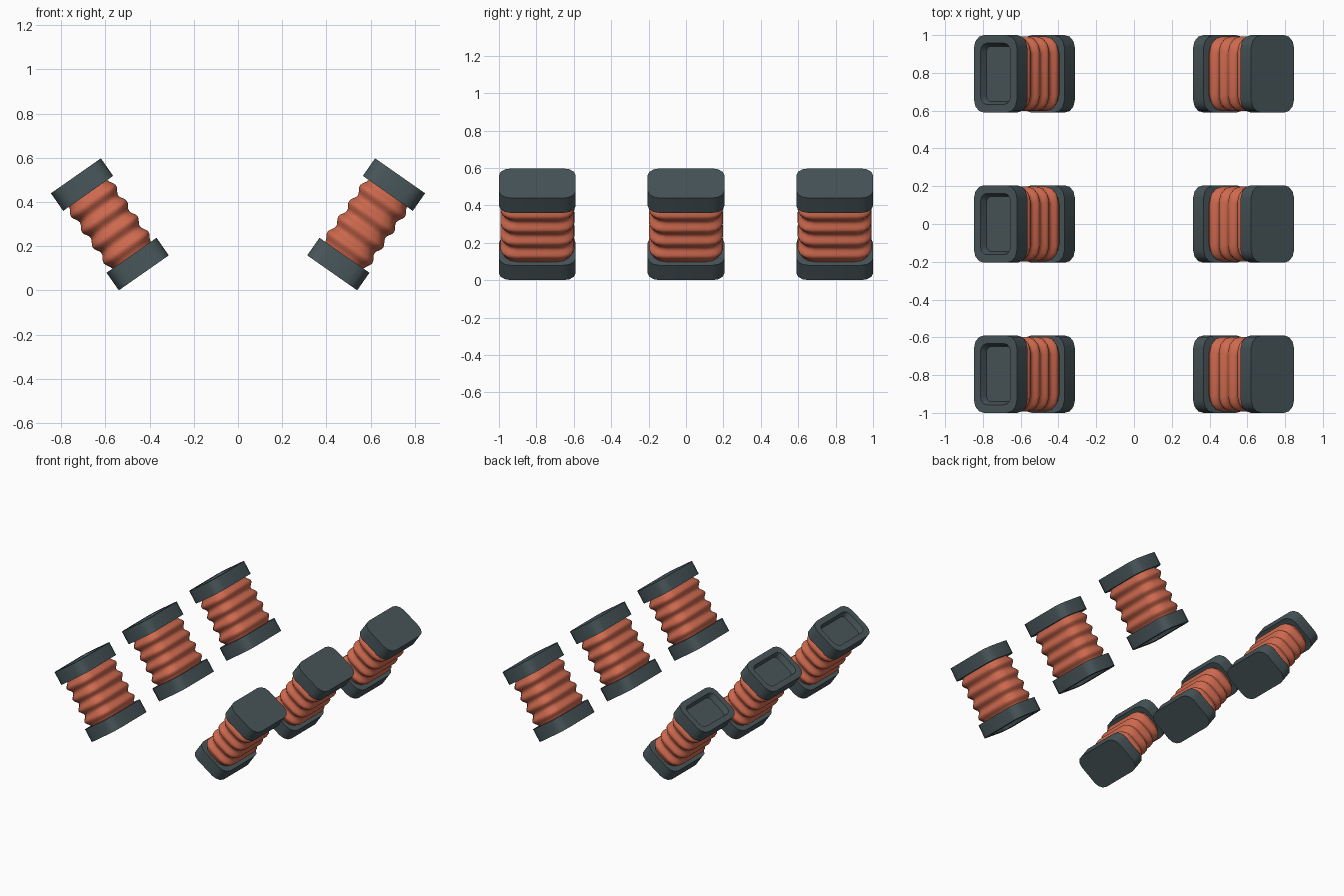
import bpy, bmesh, math

if "Cube" in bpy.data.objects:
    bpy.data.objects.remove(bpy.data.objects["Cube"])

def material(name, rgb):
    m = bpy.data.materials.new(name)
    m.diffuse_color = (*rgb, 1)
    m.use_nodes = True
    m.node_tree.nodes["Principled BSDF"].inputs["Base Color"].default_value = m.diffuse_color
    return m

SLATE = material("dark slate", (0.065, 0.093, 0.102))
CLAY = material("terracotta", (0.61, 0.14, 0.076))

HALF, INNER = 0.268, 0.171          # outer and inner cap planes along the axis
TILT = math.radians(35)


def ring(hx, hy, r, z, seg=3):
    """Rounded rectangle as a list of points."""
    pts = []
    for k, (sx, sy) in enumerate(((1, 1), (-1, 1), (-1, -1), (1, -1))):
        for i in range(seg + 1):
            a = (k + i / seg) * math.pi / 2
            pts.append((sx * (hx - r) + r * math.cos(a),
                        sy * (hy - r) + r * math.sin(a), z))
    return pts


def loft(name, rings, mat):
    """Closed skin through a stack of matching rings."""
    bm = bmesh.new()
    loops = [[bm.verts.new(p) for p in pts] for pts in rings]
    n = len(loops[0])
    for a, b in zip(loops, loops[1:]):
        for i in range(n):
            j = (i + 1) % n
            bm.faces.new((a[i], a[j], b[j], b[i]))
    bm.faces.new(loops[0][::-1])
    bm.faces.new(loops[-1])
    bmesh.ops.recalc_face_normals(bm, faces=bm.faces)
    me = bpy.data.meshes.new(name)
    bm.to_mesh(me)
    bm.free()
    me.materials.append(mat)
    ob = bpy.data.objects.new(name, me)
    bpy.context.collection.objects.link(ob)
    bpy.ops.object.select_all(action='DESELECT')
    ob.select_set(True)
    bpy.context.view_layer.objects.active = ob
    bpy.ops.object.shade_smooth_by_angle(angle=math.radians(35))
    return ob.data


# Plain end cap
cap = dict(hx=0.138, hy=0.205, r=0.065)
loft("flat_cap", [ring(**cap, z=-HALF), ring(**cap, z=-INNER)], SLATE)

# End cap with a tapered recess
loft("recessed_cap", [ring(**cap, z=INNER), ring(**cap, z=HALF),
                      ring(0.096, 0.162, 0.04, HALF),
                      ring(0.086, 0.146, 0.03, HALF - 0.04)], SLATE)

# Rippled body with four soft ridges
body, steps = [], 32
for i in range(steps + 1):
    t = i / steps
    d = 0.009 * (1 - math.cos(t * 4 * math.tau)) / 2 * 2
    body.append(ring(0.106 + d, 0.18 + d, 0.075, -INNER + t * 2 * INNER))
loft("rippled_body", body, CLAY)

# Three units per side; the right side is turned so its recess faces down
parts = list(bpy.context.collection.objects)
for side, x, angle in (("left", -0.58, -TILT), ("right", 0.58, math.pi + TILT)):
    for row, y in (("front", -0.795), ("middle", 0), ("back", 0.795)):
        for part in parts:
            ob = bpy.data.objects.new(f"{side}_{row}_{part.name}", part.data)
            ob.location = (x, y, 0.299)
            ob.rotation_euler = (0, angle, 0)
            bpy.context.collection.objects.link(ob)
for part in parts:
    bpy.data.objects.remove(part)
